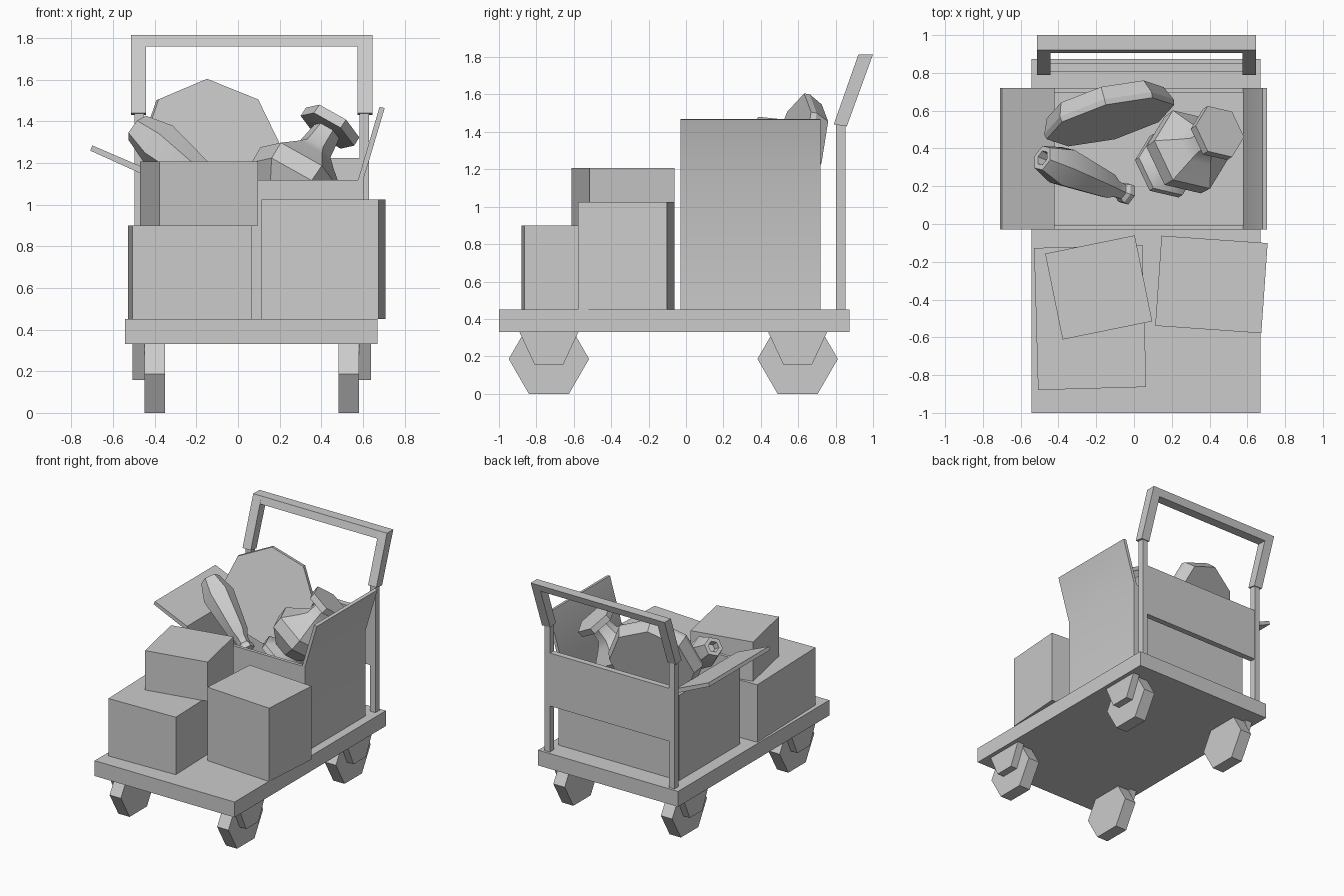
import bpy, bmesh, math
from mathutils import Vector

if "Cube" in bpy.data.objects:
    bpy.data.objects.remove(bpy.data.objects["Cube"])


def finish(name, bm):
    bmesh.ops.recalc_face_normals(bm, faces=bm.faces)
    me = bpy.data.meshes.new(name)
    bm.to_mesh(me)
    bm.free()
    ob = bpy.data.objects.new(name, me)
    bpy.context.collection.objects.link(ob)
    return ob


def smooth_by_angle(ob, degrees):
    bpy.ops.object.select_all(action='DESELECT')
    ob.select_set(True)
    bpy.context.view_layer.objects.active = ob
    bpy.ops.object.shade_smooth_by_angle(angle=math.radians(degrees))


def box(name, x0, x1, y0, y1, z0, z1):
    bm = bmesh.new()
    bmesh.ops.create_cube(bm, size=1)
    bmesh.ops.scale(bm, vec=(x1 - x0, y1 - y0, z1 - z0), verts=bm.verts)
    ob = finish(name, bm)
    ob.location = ((x0 + x1) / 2, (y0 + y1) / 2, (z0 + z1) / 2)
    return ob


def prism(name, profile, place, a, b):
    """Extrude a 2D profile between a and b; place maps (p, q, depth) to xyz."""
    bm = bmesh.new()
    lo = [bm.verts.new(place(p, q, a)) for p, q in profile]
    hi = [bm.verts.new(place(p, q, b)) for p, q in profile]
    n = len(profile)
    bm.faces.new(lo)
    bm.faces.new(hi)
    for i in range(n):
        j = (i + 1) % n
        bm.faces.new((lo[i], lo[j], hi[j], hi[i]))
    return finish(name, bm)


def along_x(p, q, d):
    return (d, p, q)


def along_y(p, q, d):
    return (p, d, q)


def lathe(name, profile, sides, origin, axis, smooth, phase=0.0):
    """Low-poly turned shape: (distance along axis, radius) rings, capped."""
    w = Vector(axis).normalized()
    ref = Vector((1, 0, 0))
    u = (ref - w * ref.dot(w)).normalized()
    v = w.cross(u)
    bm = bmesh.new()
    rings = []
    for t, r in profile:
        rings.append([bm.verts.new(Vector(origin) + w * t
                      + u * r * math.cos(phase + k * math.tau / sides)
                      + v * r * math.sin(phase + k * math.tau / sides))
                      for k in range(sides)])
    for a, b in zip(rings, rings[1:]):
        for i in range(sides):
            j = (i + 1) % sides
            bm.faces.new((a[i], a[j], b[j], b[i]))
    bm.faces.new(rings[0])
    bm.faces.new(rings[-1])
    ob = finish(name, bm)
    smooth_by_angle(ob, smooth)
    return ob


# Deck
box("deck", -0.542, 0.67, -1.0, 0.873, 0.33, 0.45)

# Hexagonal wheels with tapered brackets on the outer side
CX = 0.066
for side, s in (("left", -1), ("right", 1)):
    for end, y in (("front", -0.733), ("rear", 0.597)):
        hexagon = [(y + 0.215 * math.cos(k * math.pi / 3),
                    0.186 + 0.215 * math.sin(k * math.pi / 3)) for k in range(6)]
        prism(f"{end}_{side}_wheel", hexagon, along_x, CX + s * 0.417, CX + s * 0.515)
        bracket = [(y - 0.16, 0.335), (y + 0.16, 0.335), (y + 0.077, 0.157), (y - 0.077, 0.157)]
        prism(f"{end}_{side}_bracket", bracket, along_x, CX + s * 0.515, CX + s * 0.572)

# Posts, back panel and tilted handle
for side, s in (("left", -1), ("right", 1)):
    xs = sorted((CX + s * 0.517, CX + s * 0.563))
    box(f"{side}_post", xs[0], xs[1], 0.803, 0.853, 0.45, 1.45)
    prism(f"{side}_handle_leg", [(0.79, 1.44), (0.86, 1.43), (1.0, 1.815), (0.922, 1.815)],
          along_x, CX + s * 0.508, CX + s * 0.58)
box("back_panel", -0.49, 0.62, 0.805, 0.851, 0.81, 1.225)
prism("handle_bar", [(0.905, 1.76), (0.98, 1.76), (1.0, 1.815), (0.922, 1.815)],
      along_x, CX - 0.509, CX + 0.509)

# Open carton; the right wall bends outward into its flap
L, R, F, B, TOP = -0.445, 0.602, -0.03, 0.72, 1.12
T = 0.025
box("carton_floor", L, R, F, B, 0.45, 0.475)
box("carton_front", L, R - T, F, F + T, 0.45, TOP)
box("carton_back", L, R - T, B - T, B, 0.45, TOP)
box("carton_left", L, L + T, F, B, 0.45, TOP)
wall = prism("carton_right_and_flap",
             [(R - T, 0.45), (R, 0.45), (R, TOP), (0.705, 1.465), (0.68, 1.47), (R - T, TOP)],
             along_y, F, B)
smooth_by_angle(wall, 30)
prism("left_flap", [(L + T, TOP), (L, TOP + 0.02), (-0.71, 1.26), (-0.70, 1.285), (L + T, 1.165)],
      along_y, F, B)

# Stacked closed crates
for name, x, y, sx, sy, z0, z1, deg in (
        ("large_crate", -0.232, -0.495, 0.573, 0.752, 0.45, 0.90, 1.6),
        ("top_crate", -0.187, -0.336, 0.484, 0.464, 0.90, 1.208, 11.5),
        ("right_crate", 0.41, -0.32, 0.563, 0.478, 0.45, 1.025, -4)):
    ob = box(name, x - sx / 2, x + sx / 2, y - sy / 2, y + sy / 2, z0, z1)
    ob.rotation_euler.z = math.radians(deg)

# Eight-sided dish leaning at the back of the carton
lathe("dish", [(-0.11, 0.32), (-0.03, 0.355), (0, 0.35)], 8,
      (-0.125, 0.54, 1.268), (0.25, -0.93, 0.27), 30, 0.07)

# Slim bottle vase with a hollow mouth
lathe("slim_vase", [(0.05, 0.032), (0, 0.042), (0, 0.072), (0.14, 0.115), (0.46, 0.075),
                    (0.51, 0.05), (0.56, 0.045), (0.58, 0.06), (0.61, 0.06)], 6,
      (-0.485, 0.35, 1.37), (0.47, -0.2, -0.37), 30, math.pi / 6)

# Faceted vase with short neck, flat rim and foot
lathe("round_vase", [(0, 0.15), (-0.05, 0.15), (-0.055, 0.07), (-0.16, 0.085), (-0.20, 0.125),
                     (-0.29, 0.23), (-0.38, 0.225), (-0.49, 0.11), (-0.53, 0.18), (-0.57, 0.18)], 6,
      (0.455, 0.49, 1.395), (0.52, 0.33, 0.79), 35)
